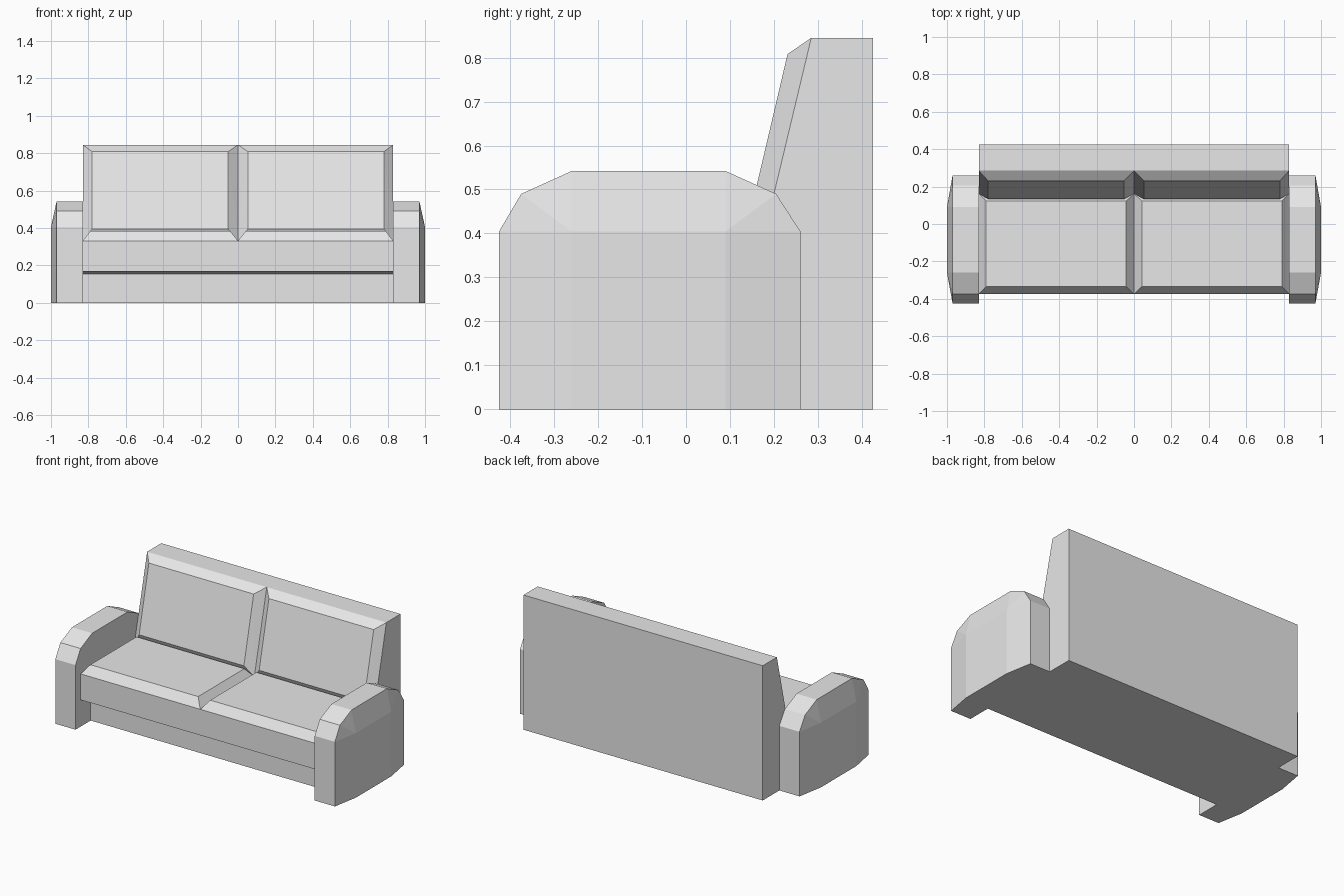
import bpy
import bmesh
from math import radians

cube = bpy.data.objects.get("Cube")
if cube:
    bpy.data.objects.remove(cube, do_unlink=True)

# One plain upholstery colour
GREY = (0.8, 0.8, 0.8, 1.0)
fabric = bpy.data.materials.new("light_grey_fabric")
fabric.use_nodes = True
fabric.diffuse_color = GREY
fabric.node_tree.nodes["Principled BSDF"].inputs["Base Color"].default_value = GREY


def finish(name, bm):
    bmesh.ops.recalc_face_normals(bm, faces=bm.faces)
    mesh = bpy.data.meshes.new(name)
    bm.to_mesh(mesh)
    bm.free()
    mesh.materials.append(fabric)
    obj = bpy.data.objects.new(name, mesh)
    bpy.context.collection.objects.link(obj)
    return obj


def hull(name, points):
    """Convex faceted solid around the given points."""
    bm = bmesh.new()
    for p in points:
        bm.verts.new(p)
    bmesh.ops.convex_hull(bm, input=bm.verts[:])
    bmesh.ops.dissolve_limit(bm, angle_limit=radians(1),
                             verts=bm.verts[:], edges=bm.edges[:])
    return finish(name, bm)


def prism(name, profile, half_width):
    """Side profile of (y, z) points extruded along x."""
    bm = bmesh.new()
    face = bm.faces.new([bm.verts.new((-half_width, y, z)) for y, z in profile])
    new = bmesh.ops.extrude_face_region(bm, geom=[face])["geom"]
    moved = [v for v in new if isinstance(v, bmesh.types.BMVert)]
    bmesh.ops.translate(bm, vec=(2 * half_width, 0, 0), verts=moved)
    return finish(name, bm)


def pad(name, side, x_low, x_high, low, high):
    """Bevelled cushion: outer outline on the frame, smaller raised outline."""
    points = []
    for xs, ends in ((x_low, low), (x_high, high)):
        points += [(side * x, y, z) for x in xs for y, z in ends]
    return hull(name, points)


WIDTH = 0.83
CREASE = (0.162, 0.331)      # where seat and back meet
SEAT_FRONT = (-0.375, 0.331)
BACK_TOP = (0.285, 0.845)

# Frame: recessed plinth, overhanging seat and leaning back
prism("sofa_frame", [
    (-0.275, 0), (-0.275, 0.153), (-0.375, 0.168), SEAT_FRONT,
    CREASE, BACK_TOP, (0.425, 0.845), (0.425, 0)], WIDTH)

# Arm side outline and the bulged outer panel
ARM = [(-0.425, 0), (-0.425, 0.405), (-0.375, 0.49), (-0.26, 0.542),
       (0.09, 0.542), (0.205, 0.49), (0.26, 0.405), (0.26, 0)]
PANEL = [(-0.26, 0), (-0.26, 0.405), (0.09, 0.405), (0.09, 0)]

for side, label in ((1, "left"), (-1, "right")):
    pad(label + "_seat_cushion", side, (0, WIDTH), (0.042, 0.79),
        (SEAT_FRONT, CREASE), ((-0.335, 0.384), (0.123, 0.384)))
    pad(label + "_back_cushion", side, (0, WIDTH), (0.053, 0.78),
        (CREASE, BACK_TOP), ((0.134, 0.395), (0.231, 0.808)))
    layers = ((WIDTH, ARM), (0.97, ARM), (1.0, PANEL))
    hull(label + "_arm", [(side * x, y, z) for x, ring in layers for y, z in ring])
